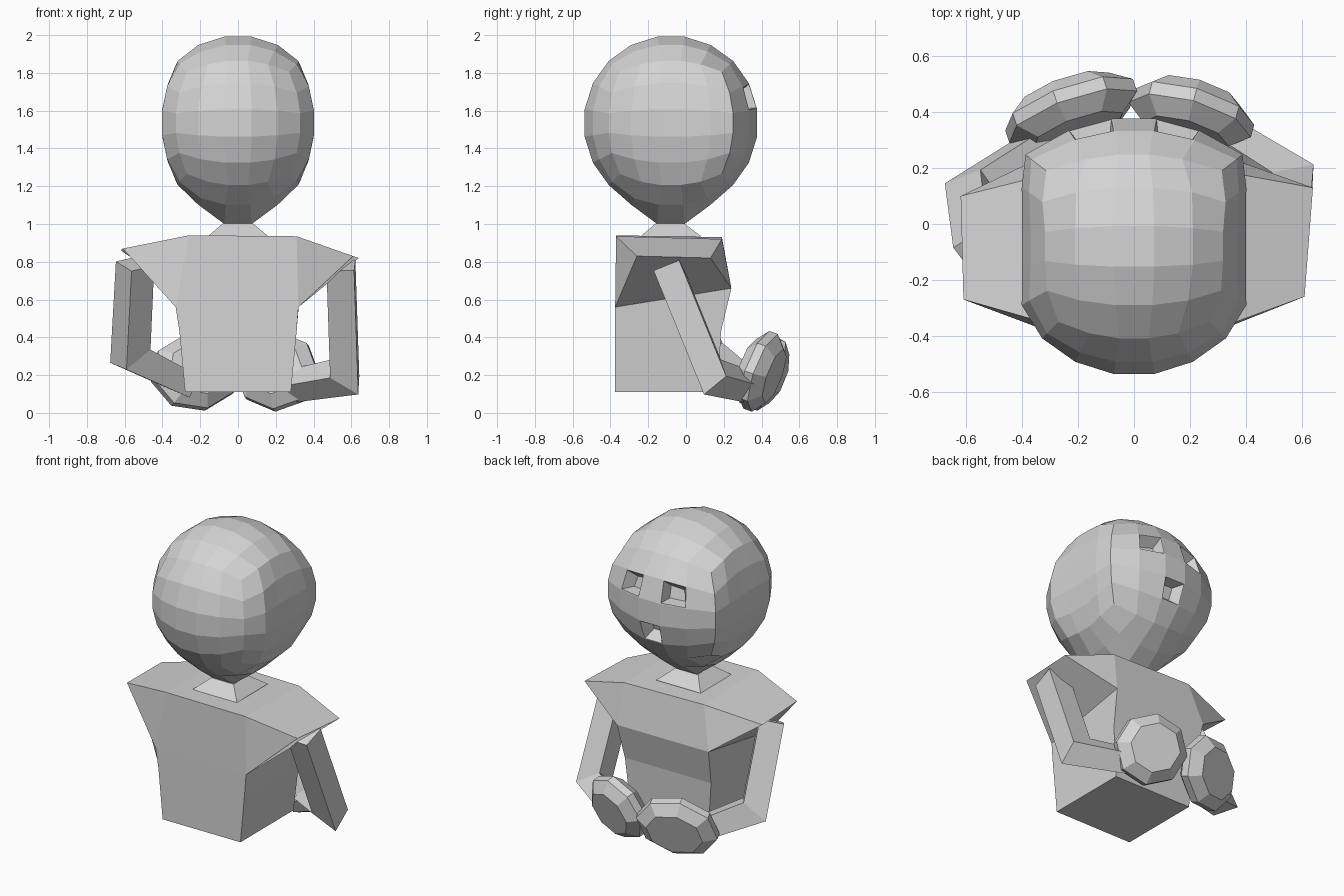
import bpy, bmesh, math
from mathutils import Vector

if "Cube" in bpy.data.objects:
    bpy.data.objects.remove(bpy.data.objects["Cube"])

grey = bpy.data.materials.new("light_grey")
grey.diffuse_color = (0.66, 0.66, 0.66, 1)
grey.use_nodes = True
grey.node_tree.nodes["Principled BSDF"].inputs["Base Color"].default_value = grey.diffuse_color


def make(name, bm):
    bmesh.ops.recalc_face_normals(bm, faces=bm.faces)
    me = bpy.data.meshes.new(name)
    bm.to_mesh(me)
    bm.free()
    me.materials.append(grey)
    ob = bpy.data.objects.new(name, me)
    bpy.context.collection.objects.link(ob)
    return ob


def loft(name, rings):
    """Skin a list of equal-length point rings and cap both ends."""
    bm = bmesh.new()
    vs = [[bm.verts.new(p) for p in r] for r in rings]
    n = len(rings[0])
    for a, b in zip(vs, vs[1:]):
        for i in range(n):
            j = (i + 1) % n
            bm.faces.new((a[i], a[j], b[j], b[i]))
    bm.faces.new(vs[0])
    bm.faces.new(vs[-1])
    return make(name, bm)


# head: cube with 5 x 5 panels per side, rounded to a ball
def head():
    R, cy, cz = 0.468, -0.08, 1.535
    bm = bmesh.new()
    axes = [Vector((1, 0, 0)), Vector((0, 1, 0)), Vector((0, 0, 1))]
    holes = []
    for k in range(3):
        for s in (1, -1):
            grid = {}
            for i in range(6):
                for j in range(6):
                    u = math.tan(math.radians(-45 + 18 * i))
                    v = math.tan(math.radians(-45 + 18 * j))
                    p = axes[k] * s + axes[(k + 1) % 3] * u + axes[(k + 2) % 3] * v
                    p = p.normalized() * R
                    if p.y > 0.1:                       # wider face side
                        p.x *= 1 + 0.18 * min(1, (p.y - 0.1) / 0.15) * min(1, abs(p.x) / 0.3)
                    lim = 0.405 - 0.8 * p.z ** 2        # flattened cheeks
                    p.x = max(-lim, min(lim, p.x))
                    p += Vector((0, cy, cz))
                    if k == 2 and s < 0 and 2 <= i <= 3 and 2 <= j <= 3:
                        p.z = 1.0                       # chin drawn down to the neck
                    elif k == 2 and s < 0 and 1 <= i <= 4 and 1 <= j <= 4:
                        p.z -= 0.02
                    grid[i, j] = bm.verts.new(p)
            for i in range(5):
                for j in range(5):
                    f = bm.faces.new((grid[i, j], grid[i + 1, j],
                                      grid[i + 1, j + 1], grid[i, j + 1]))
                    # on the +y side i runs up z and j runs along x
                    if k == 1 and s > 0 and (i, j) in ((3, 1), (3, 3), (1, 2)):
                        holes.append(f)
    bmesh.ops.remove_doubles(bm, verts=bm.verts, dist=0.0005)
    bmesh.ops.recalc_face_normals(bm, faces=bm.faces)
    # sunken eyes and mouth
    bmesh.ops.inset_individual(bm, faces=holes, thickness=0.008, depth=0)
    bmesh.ops.inset_individual(bm, faces=holes, thickness=0.04, depth=-0.07)
    make("head", bm)


head()


# neck: small tapered block
def rect(x, y0, y1, z):
    return [(-x, y0, z), (x, y0, z), (x, y1, z), (-x, y1, z)]


loft("neck", [rect(0.16, -0.24, 0.08, 0.935), rect(0.08, -0.16, -0.01, 1.003)])

# torso: tapered box flaring out to the shoulders
bm = bmesh.new()
A = [bm.verts.new(p) for p in rect(0.28, -0.375, 0.17, 0.11)]
W = [bm.verts.new(p) for p in rect(0.31, -0.375, 0.185, 0.43)]
B = [bm.verts.new(p) for p in ((-0.33, -0.375, 0.56), (0.32, -0.375, 0.56),
                               (0.33, 0.24, 0.66), (-0.33, 0.24, 0.66))]
C = [bm.verts.new(p) for p in ((-0.61, -0.27, 0.87), (0.61, -0.26, 0.83),
                               (0.64, 0.13, 0.82), (-0.62, 0.10, 0.86))]
D = [bm.verts.new(p) for p in ((-0.26, -0.37, 0.94), (0.31, -0.37, 0.935),
                               (0.31, 0.19, 0.92), (-0.26, 0.19, 0.93))]
bm.faces.new(A)
bm.faces.new(D)
for lo, hi in ((A, W), (W, B)):
    for i in range(4):
        j = (i + 1) % 4
        bm.faces.new((lo[i], lo[j], hi[j], hi[i]))
for i, j in ((0, 1), (2, 3)):            # back and chest
    bm.faces.new((B[i], B[j], D[j], D[i]))
    bm.faces.new((B[i], C[i], D[i]))
    bm.faces.new((B[j], C[j], D[j]))
for i, j in ((1, 2), (3, 0)):            # armpits and shoulder tops
    bm.faces.new((B[i], B[j], C[j], C[i]))
    bm.faces.new((C[i], C[j], D[j], D[i]))
make("torso", bm)


# arms: square tube bent at the elbow, slightly twisted about its axis
def arm(name, shoulder, elbow, wrist, sizes, twist):
    P = [Vector(shoulder), Vector(elbow), Vector(wrist)]
    d1, d2 = (P[1] - P[0]).normalized(), (P[2] - P[1]).normalized()
    n = d1.cross(d2).normalized()
    mid = (d1 + d2).normalized()
    rings = []
    for p, t, h, k in zip(P, (d1, mid, d2), sizes, (1, 1 / mid.dot(d1), 1)):
        b = n.cross(t)
        ring = []
        for q in range(4):
            a = math.radians(45 + 90 * q + twist)
            ring.append(p + (n * math.cos(a) + b * k * math.sin(a)) * h * math.sqrt(2))
        rings.append(ring)
    loft(name, rings)


arm("right_arm", (0.545, -0.10, 0.78), (0.565, 0.14, 0.19), (0.27, 0.33, 0.14),
    (0.073, 0.073, 0.062), 25)
arm("left_arm", (-0.545, -0.10, 0.79), (-0.57, 0.11, 0.30), (-0.26, 0.32, 0.15),
    (0.073, 0.075, 0.062), 12)


# hands: chunky eight-sided mitts
def hand(name, centre, along, up, a, b, thick, turn):
    c, u = Vector(centre), Vector(along).normalized()
    v = Vector(up)
    v = (v - u * v.dot(u)).normalized()
    n = u.cross(v)
    rings = []
    for off, s in ((-1, 0.7), (-0.3, 1), (0.3, 1), (1, 0.7)):
        ring = []
        for i in range(8):
            t = math.radians(45 * i + turn)
            ring.append(c + n * off * thick + u * a * s * math.cos(t) + v * b * s * math.sin(t))
        rings.append(ring)
    loft(name, rings)


hand("right_hand", (0.205, 0.395, 0.22), (-0.4, 0.17, 0.17), (0, 0.33, 0.94), 0.23, 0.215, 0.08, 22.5)
hand("left_hand", (-0.225, 0.405, 0.215), (0.42, 0.17, 0.08), (0, 0.33, 0.94), 0.25, 0.21, 0.08, 0)
